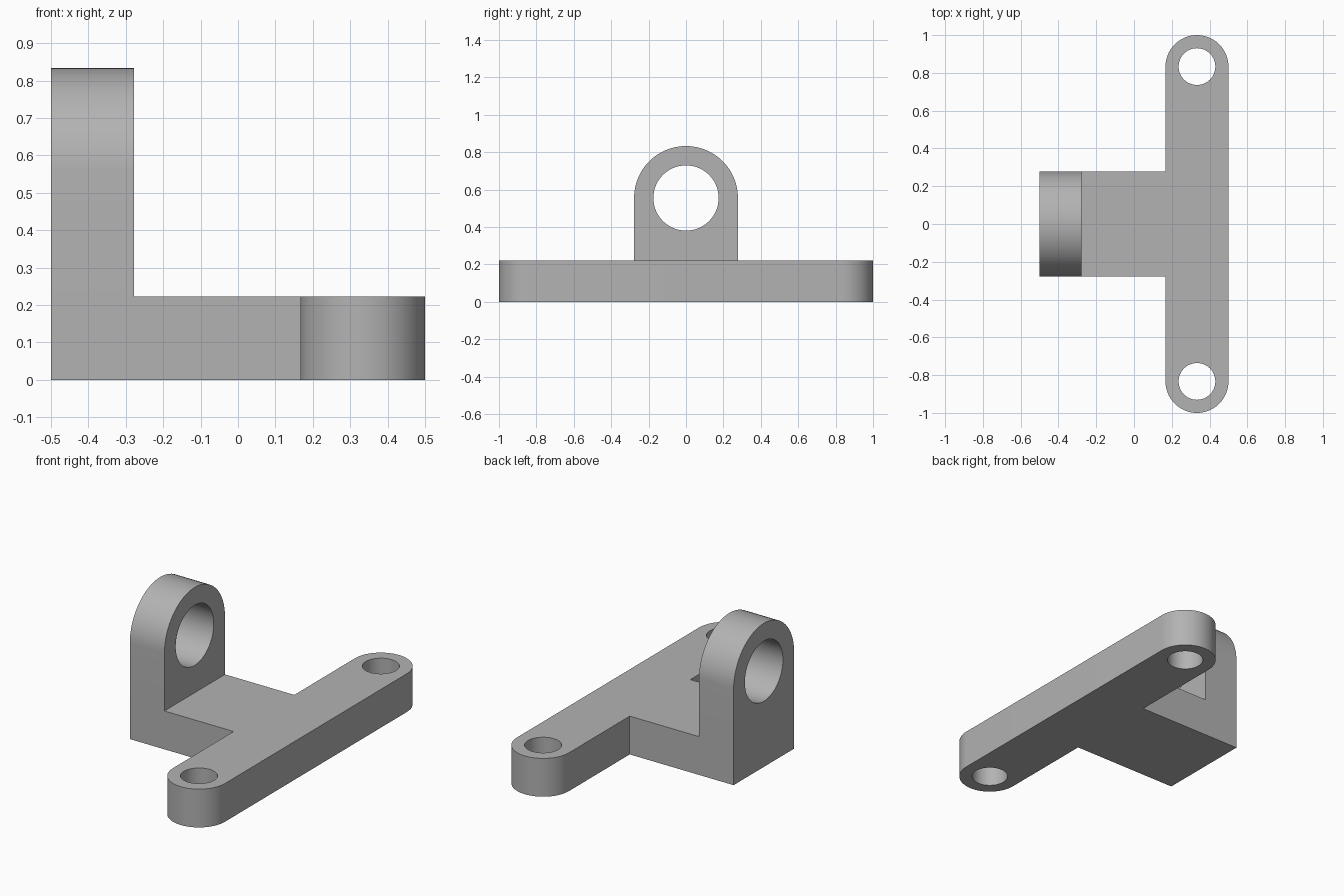
import bpy, bmesh, math
from mathutils import Vector

cube = bpy.data.objects.get("Cube")
if cube:
    bpy.data.objects.remove(cube, do_unlink=True)

U = 1 / 18            # design module
THICK = 4 * U         # plate and lug thickness
BAR_X, BAR_R, BAR_Y = 6 * U, 3 * U, 15 * U
LUG_R, LUG_Z = 5 * U, 10 * U

grey = bpy.data.materials.new("plain grey")
grey.use_nodes = True
COLOR = (0.45, 0.45, 0.45, 1)
grey.diffuse_color = COLOR
grey.node_tree.nodes["Principled BSDF"].inputs["Base Color"].default_value = COLOR


def arc(cx, cy, r, start, end, steps=32):
    """Points along an arc, angles in degrees."""
    angles = [math.radians(start + (end - start) * i / steps) for i in range(steps + 1)]
    return [(cx + r * math.cos(a), cy + r * math.sin(a)) for a in angles]


def prism(name, outline, place, direction):
    """Extrude a closed 2D outline, placed in space by a function."""
    bm = bmesh.new()
    face = bm.faces.new([bm.verts.new(place(a, b)) for a, b in outline])
    out = bmesh.ops.extrude_face_region(bm, geom=[face])["geom"]
    bmesh.ops.translate(bm, vec=Vector(direction),
                        verts=[v for v in out if isinstance(v, bmesh.types.BMVert)])
    bmesh.ops.recalc_face_normals(bm, faces=bm.faces)
    mesh = bpy.data.meshes.new(name)
    bm.to_mesh(mesh)
    bm.free()
    mesh.materials.append(grey)
    obj = bpy.data.objects.new(name, mesh)
    bpy.context.collection.objects.link(obj)
    return obj


def combine(target, other, operation):
    mod = target.modifiers.new(operation.title(), "BOOLEAN")
    mod.operation, mod.solver, mod.object = operation, "EXACT", other
    bpy.context.view_layer.objects.active = target
    bpy.ops.object.modifier_apply(modifier=mod.name)
    bpy.data.objects.remove(other, do_unlink=True)


# T-shaped base plate with rounded bar ends
inner = BAR_X - BAR_R
outline = ([(inner, LUG_R), (-0.5, LUG_R), (-0.5, -LUG_R), (inner, -LUG_R)]
           + arc(BAR_X, -BAR_Y, BAR_R, 180, 360)
           + arc(BAR_X, BAR_Y, BAR_R, 0, 180))
bracket = prism("mounting_bracket", outline, lambda a, b: (a, b, 0), (0, 0, THICK))

# Upright lug with a round top
lug_outline = [(-LUG_R, 0), (LUG_R, 0)] + arc(0, LUG_Z, LUG_R, 0, 180)
lug = prism("upright_lug", lug_outline, lambda a, b: (-0.5, a, b), (THICK, 0, 0))
combine(bracket, lug, "UNION")

# Bolt holes in the bar ends
for side in (-1, 1):
    hole = prism("bolt_hole", arc(BAR_X, side * BAR_Y, 1.75 * U, 0, 360, 64)[:-1],
                 lambda a, b: (a, b, -0.1), (0, 0, THICK + 0.2))
    combine(bracket, hole, "DIFFERENCE")

# Pin bore through the lug
bore = prism("pin_bore", arc(0, LUG_Z, 3.14 * U, 0, 360, 64)[:-1],
             lambda a, b: (-0.6, a, b), (THICK + 0.2, 0, 0))
combine(bracket, bore, "DIFFERENCE")

# Smooth curved walls, crisp edges
bpy.ops.object.select_all(action="DESELECT")
bracket.select_set(True)
bpy.context.view_layer.objects.active = bracket
bpy.ops.object.shade_smooth_by_angle(angle=math.radians(30))
